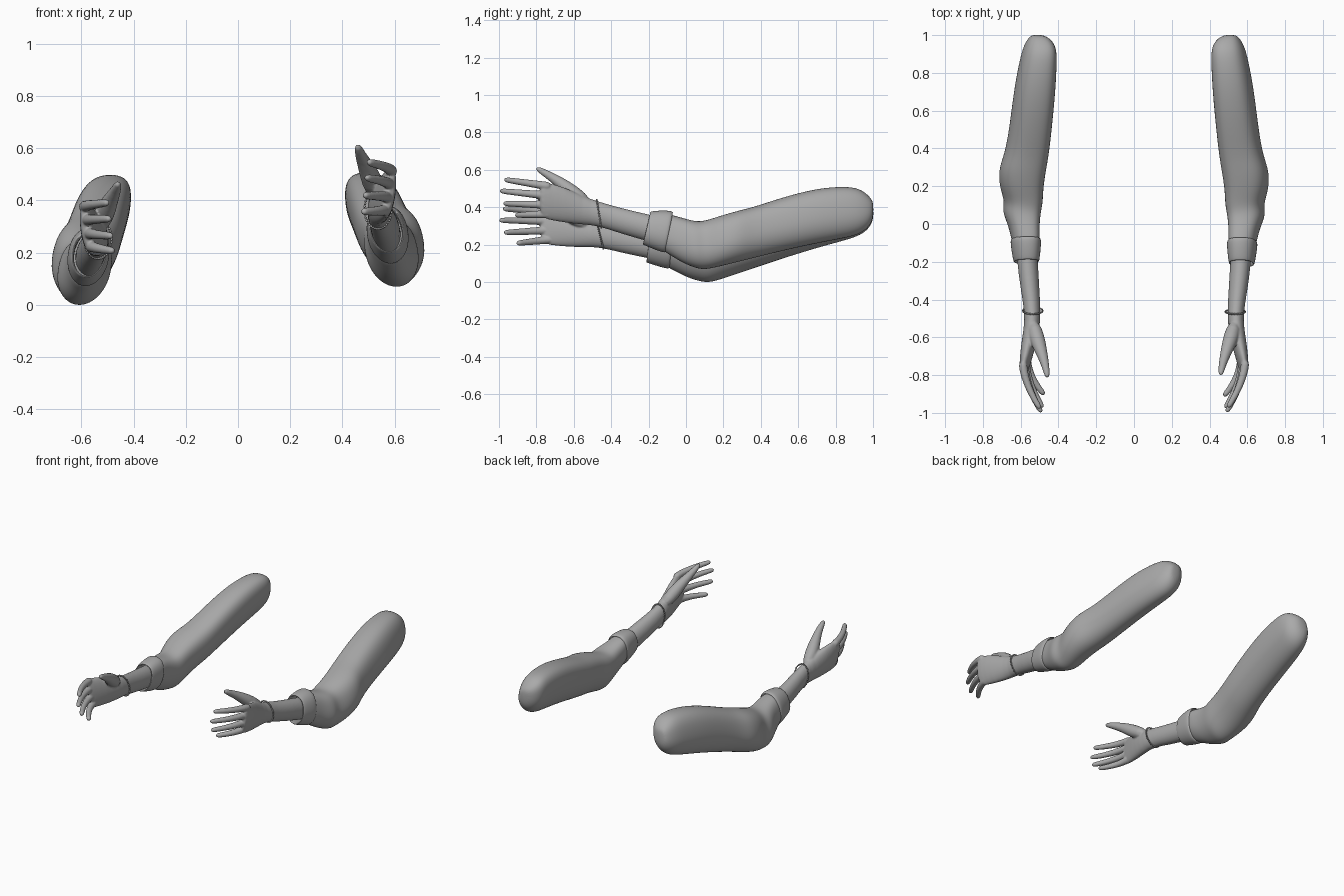
import bpy, bmesh, math
from mathutils import Matrix, Vector

cube = bpy.data.objects.get("Cube")
if cube:
    bpy.data.objects.remove(cube)


def material(name, value):
    mat = bpy.data.materials.new(name)
    mat.use_nodes = True
    colour = (value, value, value, 1)
    mat.diffuse_color = colour
    mat.node_tree.nodes["Principled BSDF"].inputs["Base Color"].default_value = colour
    return mat


GREY = material("plain grey", 0.4)


def oval(station, slant=0.0, lean=0.0, sides=16, boxy=1.0):
    """Upright oval ring from y, bottom, top, inner x and outer x; boxy below 1 squares its top."""
    y, low, high, inner, outer = station
    ring = []
    for i in range(sides):
        a = math.tau * i / sides
        c, s = math.cos(a), math.sin(a)
        if s > 0:
            c, s = math.copysign(abs(c) ** boxy, c), s ** boxy
        half = (high - low) / 2
        ring.append(Vector(((inner + outer) / 2 + c * (outer - inner) / 2 - lean * s * half,
                            y + slant * s, (low + high) / 2 + s * half)))
    return ring


def round_rings(path, radii, sides=10):
    """Circular rings square to a path."""
    rings = []
    for i, p in enumerate(path):
        along = path[min(i + 1, len(path) - 1)] - path[max(i - 1, 0)]
        turn = along.to_track_quat("Z", "Y")
        rings.append([p + turn @ Vector((math.cos(a), math.sin(a), 0)) * radii[i]
                      for a in (math.tau * k / sides for k in range(sides))])
    return rings


def loft(bm, rings, caps=True):
    loops = [[bm.verts.new(p) for p in ring] for ring in rings]
    for a, b in zip(loops, loops[1:]):
        for i in range(len(a)):
            j = (i + 1) % len(a)
            bm.faces.new((a[i], a[j], b[j], b[i]))
    if caps:
        bm.faces.new(loops[0])
        bm.faces.new(loops[-1])


def finish(bm, name, place, subdivide=0):
    bm.transform(place)
    bmesh.ops.recalc_face_normals(bm, faces=bm.faces)
    mesh = bpy.data.meshes.new(name)
    bm.to_mesh(mesh)
    bm.free()
    mesh.materials.append(GREY)
    mesh.shade_smooth()
    obj = bpy.data.objects.new(name, mesh)
    bpy.context.collection.objects.link(obj)
    if subdivide:
        sub = obj.modifiers.new("rounding", "SUBSURF")
        sub.levels = sub.render_levels = subdivide
    return obj


# Stations: y, bottom, top, inner x, outer x
SLEEVE = [(1.002, .35, .425, .485, .535), (.985, .3, .455, .445, .56),
          (.94, .258, .496, .413, .585), (.87, .235, .515, .41, .605),
          (.7, .205, .505, .418, .637), (.5, .16, .45, .437, .66),
          (.36, .125, .402, .452, .685), (.28, .105, .384, .466, .718),
          (.18, .08, .355, .482, .714), (.1, .062, .328, .484, .684),
          (.05, .072, .325, .495, .699), (-.02, .1, .345, .503, .668),
          (-.08, .14, .362, .5, .652), (-.14, .17, .368, .51, .64)]
CUFF = [(-.09, .16, .372, .5, .645), (-.095, .152, .383, .49, .657),
        (-.15, .172, .385, .494, .65), (-.205, .195, .38, .5, .64),
        (-.213, .2, .375, .505, .635), (-.205, .208, .366, .513, .627),
        (-.1, .175, .355, .513, .63)]
FOREARM = [(-.05, .17, .33, .52, .63), (-.2, .215, .362, .508, .622),
           (-.35, .257, .397, .5, .602), (-.47, .3, .432, .493, .58),
           (-.55, .305, .46, .497, .583), (-.65, .315, .51, .52, .6),
           (-.74, .332, .535, .548, .606), (-.785, .345, .53, .56, .602)]
# Fingers: base height, tip y, tip height
FINGERS = [(.51, -.975, .548), (.46, -1.0, .488),
           (.412, -.98, .42), (.364, -.915, .357)]
# Thumb: centre and radius
THUMB = [(.535, -.52, .415, .035), (.515, -.6, .472, .046), (.49, -.67, .53, .033),
         (.468, -.74, .575, .022), (.457, -.807, .613, .014)]


def arm(side, place):
    # Sleeve
    bm = bmesh.new()
    loft(bm, [oval(s, lean=.14, boxy=.75) for s in SLEEVE])
    finish(bm, side + "_sleeve", place, 2)

    # Turned-up cuff
    bm = bmesh.new()
    loft(bm, [oval(s, slant=.02, lean=.1, boxy=.85) for s in CUFF], caps=False)
    finish(bm, side + "_cuff", place, 2)

    # Forearm, palm, fingers and thumb fused into one skin, the palm leaning inward below
    bm = bmesh.new()
    loft(bm, [oval(s, lean=.4 * min(0, s[0] + .47)) for s in FOREARM])
    for base, tip_y, tip_z in FINGERS:
        path, radii = [], []
        for i in range(7):
            t = i / 6
            path.append(Vector((.582 + .15 * (base - .46) - .095 * t ** 1.8,
                                -.72 + (tip_y + .72) * t, base + (tip_z - base) * t)))
            radii.append(.025 - .01 * t)
        loft(bm, round_rings(path, radii))
    loft(bm, round_rings([Vector(p[:3]) for p in THUMB], [p[3] for p in THUMB]))
    hand = finish(bm, side + "_hand", place, 1)
    fuse = hand.modifiers.new("fuse", "REMESH")
    fuse.mode, fuse.voxel_size, fuse.use_smooth_shade = "VOXEL", .005, True
    soften = hand.modifiers.new("soften", "SMOOTH")
    soften.factor, soften.iterations = .5, 4

    # Beaded bracelet
    bm = bmesh.new()
    for bead in oval((-.465, .291, .44, .484, .588), slant=-.012, sides=42):
        bmesh.ops.create_icosphere(bm, subdivisions=2, radius=.005,
                                   matrix=Matrix.Translation(bead))
    finish(bm, side + "_bracelet", place)


# The right arm mirrors the left one and is lowered about the shoulder
shoulder = Matrix.Translation((0, .97, .38))
lowered = shoulder @ Matrix.Rotation(.08, 4, "X") @ shoulder.inverted()
arm("left", Matrix.Identity(4))
arm("right", Matrix.Scale(-1, 4, (1, 0, 0)) @ lowered)
